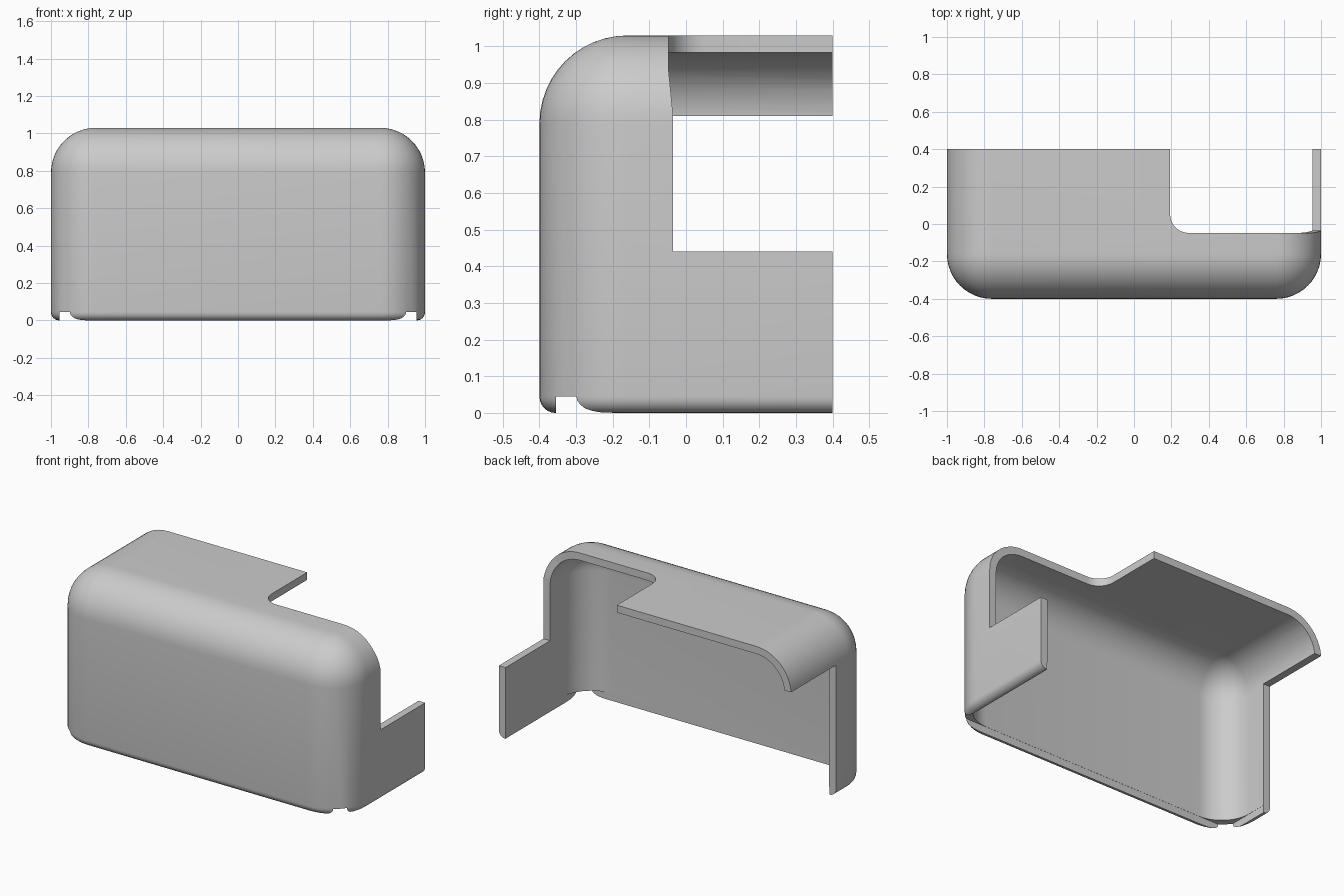
import bpy, bmesh
from math import sin, cos, pi, radians

cube = bpy.data.objects.get("Cube")
if cube:
    bpy.data.objects.remove(cube, do_unlink=True)

HEIGHT, DEPTH, RADIUS = 1.03, 0.4, 0.24
WALL, LIP, SEGS = 0.046, 0.045, 12

grey = bpy.data.materials.new("plain grey")
grey.use_nodes = True
grey.diffuse_color = (0.6, 0.6, 0.6, 1)
grey.node_tree.nodes["Principled BSDF"].inputs["Base Color"].default_value = (0.6, 0.6, 0.6, 1)


def make_object(name, bm):
    bmesh.ops.remove_doubles(bm, verts=bm.verts, dist=1e-5)
    bmesh.ops.recalc_face_normals(bm, faces=bm.faces)
    mesh = bpy.data.meshes.new(name)
    bm.to_mesh(mesh)
    bm.free()
    obj = bpy.data.objects.new(name, mesh)
    bpy.context.collection.objects.link(obj)
    return obj


def plan_ring(inset, back):
    """U-shaped plan with rounded front corners, closed straight across the back."""
    r = max(RADIUS - inset, 0)
    right = []
    for i in range(SEGS + 1):
        a = i * pi / 2 / SEGS
        right.append((1 - RADIUS + r * cos(a), RADIUS - DEPTH - r * sin(a)))
    half = [(1 - inset, back)] + right
    return half + [(-x, y) for x, y in reversed(half)]


def rounded_solid(name, levels, back):
    """Stack plan rings given as (inset, height) into a closed solid."""
    bm = bmesh.new()
    rings = [[bm.verts.new((x, y, z)) for x, y in plan_ring(d, back)] for d, z in levels]
    for low, high in zip(rings, rings[1:]):
        n = len(low)
        for i in range(n):
            j = (i + 1) % n
            bm.faces.new((low[i], low[j], high[j], high[i]))
    bm.faces.new(rings[0])
    bm.faces.new(rings[-1])
    return make_object(name, bm)


def dome(inset):
    """Quarter-round shoulder from the side walls up to the roof."""
    r = RADIUS - inset
    angles = [i * pi / 2 / SEGS for i in range(SEGS + 1)]
    return [(RADIUS - r * cos(a), HEIGHT - RADIUS + r * sin(a)) for a in angles]


def prism(name, points, offset):
    """Extrude a closed 3D outline along an offset."""
    bm = bmesh.new()
    face = bm.faces.new([bm.verts.new(p) for p in points])
    new = bmesh.ops.extrude_face_region(bm, geom=[face])["geom"]
    bmesh.ops.translate(bm, vec=offset, verts=[v for v in new if isinstance(v, bmesh.types.BMVert)])
    return make_object(name, bm)


def box(name, low, high):
    (x0, y0, z0), (x1, y1, z1) = low, high
    return prism(name, [(x0, y0, z0), (x1, y0, z0), (x1, y1, z0), (x0, y1, z0)], (0, 0, z1 - z0))


# Outer body with a small rounded bottom edge
edge = 0.043
fillet = [i * pi / 2 / 6 for i in range(6)]
bottom = [(edge * (1 - sin(a)), LIP * (1 - cos(a))) for a in fillet] + [(0, LIP)]
shell = rounded_solid("cover_shell", bottom + dome(0), DEPTH)
shell.data.materials.append(grey)

# Hollow interior and square-cornered base recess
cutters = [rounded_solid("cavity_cutter", [(WALL, -0.2)] + dome(WALL), 1)]
front = -DEPTH + WALL - 0.001
cutters.append(box("base_recess_cutter", (-0.955, front, -0.1), (0.955, 1.1, LIP)))

# Roof opening with a rounded inner corner
edge_y, edge_x, r = -0.048, 0.193, 0.1
arc = [i * pi / 2 / 8 for i in range(9)]
outline = [(edge_x + r - r * cos(a), edge_y + r - r * sin(a)) for a in arc]
outline += [(1.2, edge_y), (1.2, 1.2), (edge_x, 1.2)]
cutters.append(prism("roof_cutter", [(x, y, 0.94) for x, y in outline], (0, 0, 0.5)))

# Left side opening above the low tab
side = [(edge_y, 1.3), (edge_y, 0.94), (-0.036, 0.82), (-0.036, 0.44), (1.3, 0.44), (1.3, 1.3)]
cutters.append(prism("left_side_cutter", [(0.6, y, z) for y, z in side], (0.7, 0, 0)))

# Right side opening below the roof
cutters.append(box("right_side_cutter", (-1.3, -0.036, -0.3), (-0.5, 1.3, 0.81)))

bpy.ops.object.select_all(action="DESELECT")
shell.select_set(True)
bpy.context.view_layer.objects.active = shell
for cutter in cutters:
    cutter.hide_render = True
    mod = shell.modifiers.new(cutter.name, "BOOLEAN")
    mod.operation, mod.solver, mod.object = "DIFFERENCE", "EXACT", cutter
    bpy.ops.object.modifier_apply(modifier=mod.name)
    bpy.data.objects.remove(cutter, do_unlink=True)

bpy.ops.object.shade_smooth_by_angle(angle=radians(30))
